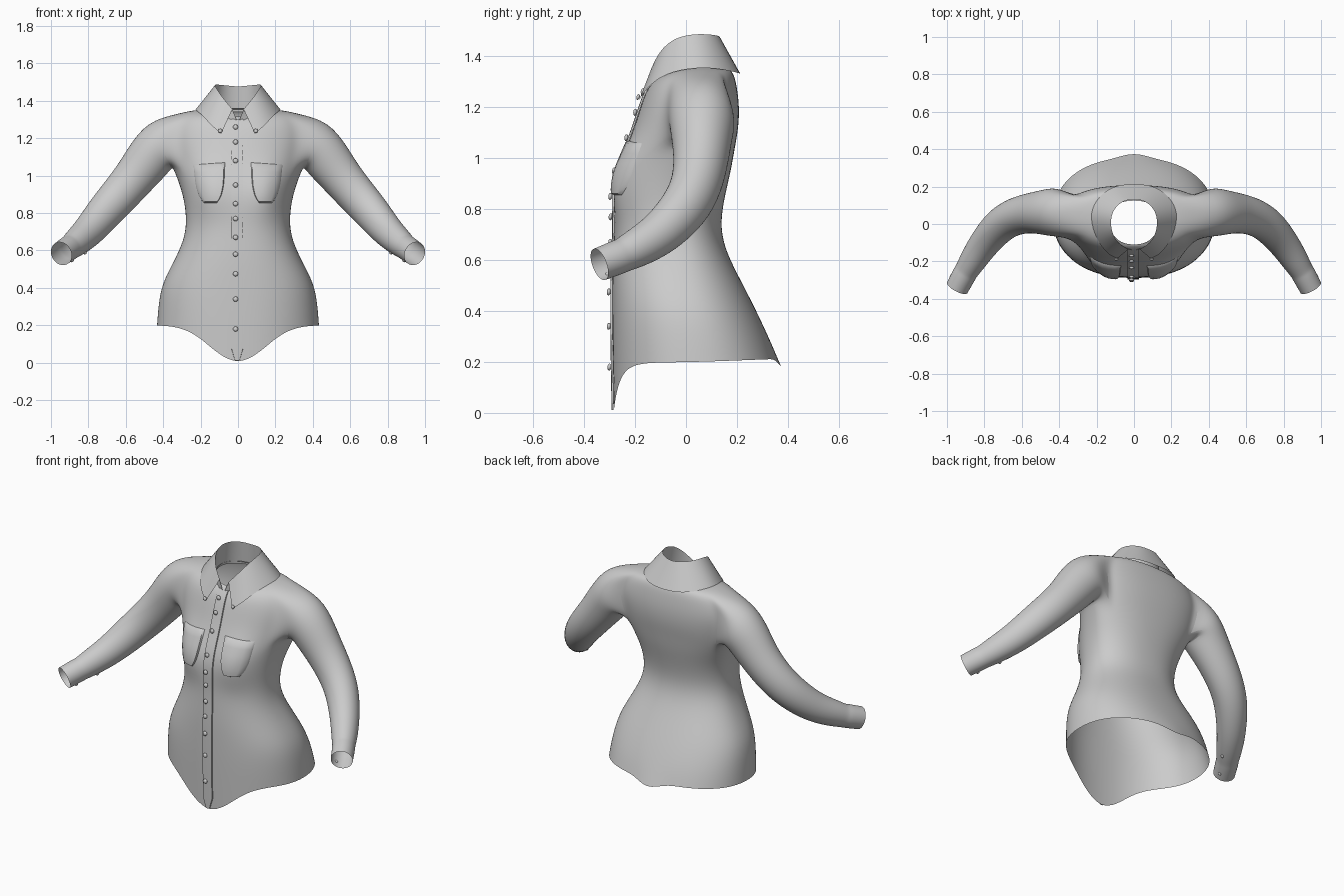
import bpy, bmesh, math
from mathutils import Vector
from mathutils.bvhtree import BVHTree

if "Cube" in bpy.data.objects:
    bpy.data.objects.remove(bpy.data.objects["Cube"])

N = 32


def make_object(name, bm, subdiv=0, angle=50):
    bmesh.ops.recalc_face_normals(bm, faces=bm.faces)
    me = bpy.data.meshes.new(name)
    bm.to_mesh(me)
    bm.free()
    ob = bpy.data.objects.new(name, me)
    bpy.context.collection.objects.link(ob)
    if subdiv:
        m = ob.modifiers.new("smooth", 'SUBSURF')
        m.levels = m.render_levels = subdiv
        m.boundary_smooth = 'PRESERVE_CORNERS'
    bpy.ops.object.select_all(action='DESELECT')
    ob.select_set(True)
    bpy.context.view_layer.objects.active = ob
    bpy.ops.object.shade_smooth_by_angle(angle=math.radians(angle))
    return ob


def sheet(name, rows, subdiv=0):
    bm = bmesh.new()
    g = [[bm.verts.new(p) for p in r] for r in rows]
    for a, b in zip(g, g[1:]):
        for i in range(len(a) - 1):
            bm.faces.new((a[i], a[i + 1], b[i + 1], b[i]))
    return make_object(name, bm, subdiv)


# Torso rings: height, half width, front y, back y, y of widest point
RINGS = [
    (.20, .435, -.285, .355, .03), (.30, .428, -.29, .325, .02),
    (.42, .41, -.29, .268, 0), (.54, .345, -.29, .205, -.02),
    (.65, .292, -.285, .15, -.04), (.75, .275, -.28, .135, -.04),
    (.86, .287, -.285, .155, -.02), (.95, .312, -.268, .177, .02),
    (1.04, .347, -.235, .192, .05), (1.12, .365, -.205, .207, .06),
    (1.20, .38, -.18, .21, .07), (1.27, .37, -.155, .202, .07),
    (1.33, .33, -.13, .19, .07), (1.35, .24, -.12, .17, .06),
    (1.355, .17, -.115, .14, .05), (1.36, .135, -.11, .125, .03)]


def torso_point(row, i):
    z, hw, yf, yb, yc = RINGS[row]
    t = 2 * math.pi * i / N
    c, s = math.cos(t), math.sin(t)
    x = hw * math.copysign(abs(c) ** .87, c)
    e = abs(s) ** .9
    y = yc + (yb - yc) * e if s > 0 else yc + (yf - yc) * e
    if s < 0:
        # fuller chest and lower front neckline
        y -= .04 * math.exp(-((abs(x) - .16) / .08) ** 2 - ((z - .93) / .1) ** 2)
        z -= s * s * max(0, z - 1.27) * .5
    if row == 0:
        # curved shirt tails
        if s < 0:
            z -= .21 * math.exp(-(x / .19) ** 2)
        else:
            k = math.exp(-(x / .06) ** 2)
            z += .012 * s - .045 * k
            y += .03 * k
    return Vector((x, y, z))


# Sleeve path: centre and radius from shoulder to wrist
SLEEVE = [
    (.42, .065, 1.165, .142), (.48, .062, 1.085, .128), (.545, .06, 1.0, .115),
    (.63, .045, .90, .108), (.715, 0, .805, .102), (.80, -.10, .70, .088),
    (.865, -.20, .643, .077), (.895, -.25, .618, .067), (.905, -.265, .612, .069),
    (.945, -.34, .583, .066)]


def sleeve_ring(k, side):
    pts = [Vector((.28, .065, 1.19))] + [Vector(p[:3]) for p in SLEEVE]
    pts.append(pts[-1] * 2 - pts[-2])
    c, r = pts[k + 1], SLEEVE[k][3]
    t = (pts[k + 2] - pts[k]).normalized()
    up = (Vector((0, 0, 1)) - t * t.z).normalized()
    v = up.cross(t)
    out = []
    for j in range(20):
        a = -math.pi / 2 + (j - 3) * math.pi / 10
        p = c + r * (math.cos(a) * v * .95 + math.sin(a) * up)
        out.append(Vector((p.x * side, p.y, p.z)))
    return out


# Shirt body with joined sleeves
bm = bmesh.new()
grid = [[bm.verts.new(torso_point(r, i)) for i in range(N)] for r in range(len(RINGS))]
for r in range(len(RINGS) - 1):
    for i in range(N):
        mid = (i + .5) % N
        from_side = min(mid, N - mid, abs(mid - N / 2))
        if 8 <= r < 12 and from_side < 3:
            continue  # armhole
        j = (i + 1) % N
        bm.faces.new((grid[r][i], grid[r][j], grid[r + 1][j], grid[r + 1][i]))
hole = ([(8, c) for c in range(-3, 4)] + [(r, 3) for r in range(9, 13)]
        + [(12, c) for c in range(2, -4, -1)] + [(r, -3) for r in (11, 10, 9)])
for side in (1, -1):
    prev = [grid[r][c % N if side > 0 else (N // 2 - c) % N] for r, c in hole]
    for k in range(len(SLEEVE)):
        ring = [bm.verts.new(p) for p in sleeve_ring(k, side)]
        for j in range(20):
            n = (j + 1) % 20
            bm.faces.new((prev[j], prev[n], ring[n], ring[j]))
        prev = ring
body = make_object("shirt_body", bm, 2)

# Surface lookup so that details lie on the cloth
bpy.context.view_layer.update()
tree = BVHTree.FromObject(body, bpy.context.evaluated_depsgraph_get())


def on_front(x, z, lift):
    hit = tree.ray_cast(Vector((x, -1, z)), Vector((0, 1, 0)))[0]
    y = hit.y if hit else -.283
    return Vector((x, y - lift, z))


# Collar: neck band, fold line and outer edge, from back centre to front
BAND = [(0, .15, 1.34), (.075, .135, 1.34), (.13, .085, 1.345), (.145, .02, 1.345),
        (.13, -.05, 1.335), (.075, -.115, 1.31), (.005, -.14, 1.29)]
FOLD = [(0, .135, 1.475), (.06, .125, 1.482), (.11, .08, 1.487), (.127, .02, 1.487),
        (.118, -.05, 1.47), (.085, -.105, 1.42), (.03, -.135, 1.355)]
LEAF = [(0, .217, 1.33), (.12, .205, 1.335), (.205, .13, 1.352), (.24, .04, 1.357),
        (.2, -.085, 1.335), (.145, -.16, 1.27), (.09, -.185, 1.225)]


def both_sides(half):
    return [Vector((-x, y, z)) for x, y, z in half[:0:-1]] + [Vector(p) for p in half]


band, fold, leaf = map(both_sides, (BAND, FOLD, LEAF))
sheet("neck_band", [band, [a.lerp(b, .5) for a, b in zip(band, fold)], fold], 2)
sheet("collar_leaf", [fold, [a.lerp(b, .12) for a, b in zip(fold, leaf)],
                      [a.lerp(b, .6) for a, b in zip(fold, leaf)], leaf], 2)

# Button placket down the front
rows = []
for k in range(41):
    z = .012 + 1.29 * k / 40
    w = .012 + .02 * min(1, k / 2)
    rows.append([on_front(x * w - .004, z, l)
                 for x, l in ((-1, .001), (-.95, .008), (0, .009), (.95, .008), (1, .001))])
sheet("front_placket", rows)

# Chest pockets
for side, label in ((1, "left"), (-1, "right")):
    rows = []
    for v in (0, .03, .1, .2, .4, .6, .8, .97, 1):
        squeeze = .035 * (1 - v) ** 5
        x0 = .07 + squeeze + .008 * (1 - v)
        x1 = .238 - squeeze - .02 * (1 - v)
        row = []
        for u in (0, .03, .2, .4, .6, .8, .97, 1):
            edge = u in (0, 1) or v in (0, 1)
            x = x0 + (x1 - x0) * u
            z = .855 + .215 * v - .012 * u * v
            row.append(on_front(x * side, z, .001 if edge else .013))
        rows.append(row)
    sheet(label + "_chest_pocket", rows)


# Buttons
def button(name, pos, normal, r=.014):
    bm = bmesh.new()
    bmesh.ops.create_uvsphere(bm, u_segments=10, v_segments=6, radius=r)
    rot = Vector(normal).to_track_quat('Z', 'Y')
    for v in bm.verts:
        v.co.z *= .55
        v.co = rot @ v.co + Vector(pos)
    make_object(name, bm)


for n, z in enumerate((1.26, 1.18, 1.08, .95, .85, .77, .67, .58, .475, .34, .18)):
    button("front_button_%d" % n, on_front(-.013, z, .015), (0, -1, .1))
for side in (1, -1):
    button("collar_button", (.095 * side, -.188, 1.24), (0, -1, .3), .012)
    for k in (6, 9):
        p = sleeve_ring(k, side)[1]
        c = Vector((SLEEVE[k][0] * side, SLEEVE[k][1], SLEEVE[k][2]))
        back = Vector((-.02 * side, .035, .012)) if k == 9 else Vector()
        button("cuff_button", p + back, p - c, .01)
